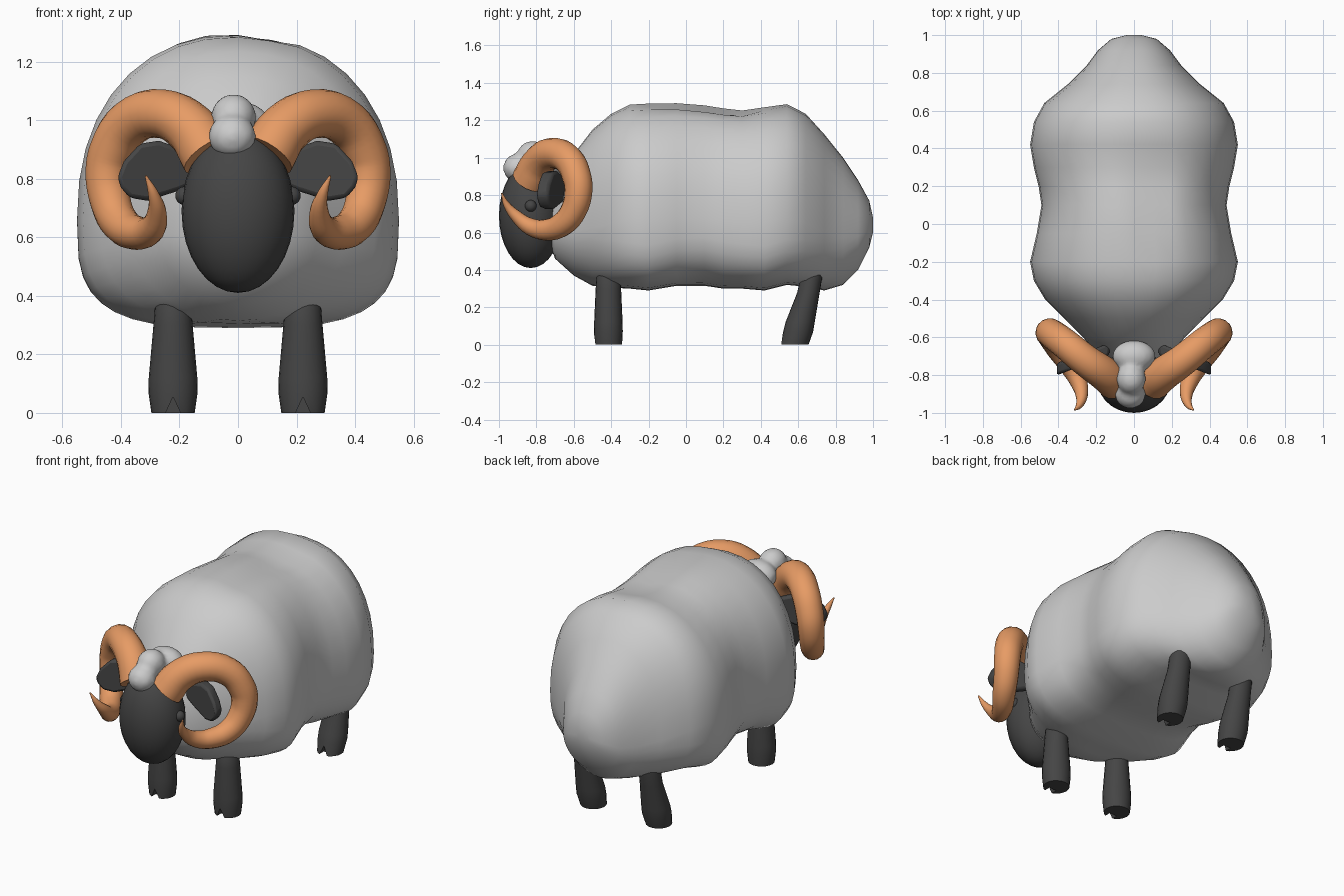
import bpy, bmesh, math
from mathutils import Vector, Matrix

if "Cube" in bpy.data.objects:
    bpy.data.objects.remove(bpy.data.objects["Cube"])


def material(name, rgb):
    m = bpy.data.materials.new(name)
    m.diffuse_color = (*rgb, 1)
    m.use_nodes = True
    m.node_tree.nodes["Principled BSDF"].inputs["Base Color"].default_value = m.diffuse_color
    return m


DARK = material("dark_skin", (0.06, 0.06, 0.06))
HORN = material("horn_orange", (0.8, 0.33, 0.13))


def finish(name, bm, mat=None, angle=60):
    bmesh.ops.recalc_face_normals(bm, faces=bm.faces)
    me = bpy.data.meshes.new(name)
    bm.to_mesh(me)
    bm.free()
    ob = bpy.data.objects.new(name, me)
    bpy.context.collection.objects.link(ob)
    if mat:
        me.materials.append(mat)
    select(ob)
    if angle:
        bpy.ops.object.shade_smooth_by_angle(angle=math.radians(angle))
    return ob


def select(ob):
    bpy.ops.object.select_all(action='DESELECT')
    ob.select_set(True)
    bpy.context.view_layer.objects.active = ob


def loft(rings):
    bm = bmesh.new()
    vs = [[bm.verts.new(p) for p in r] for r in rings]
    n = len(vs[0])
    for a, b in zip(vs, vs[1:]):
        for i in range(n):
            j = (i + 1) % n
            bm.faces.new((a[i], a[j], b[j], b[i]))
    bm.faces.new(vs[0])
    bm.faces.new(vs[-1])
    return bm


def ball(bm, c, r, seg=20):
    mat = Matrix.Translation(c) @ Matrix.Diagonal((*r, 1))
    bmesh.ops.create_uvsphere(bm, u_segments=seg, v_segments=max(6, seg * 3 // 5),
                              radius=1, matrix=mat)


# woolly body: cross-sections along y as (y, half width, top, bottom)
sections = [(-.745, .06, .72, .58), (-.70, .18, .87, .46), (-.6, .27, 1.02, .37),
            (-.5, .37, 1.15, .315), (-.4, .47, 1.235, .305), (-.3, .53, 1.285, .30),
            (-.2, .55, 1.292, .29), (-.05, .515, 1.297, .315), (.1, .49, 1.287, .315),
            (.2, .505, 1.27, .30), (.3, .53, 1.257, .30), (.42, .55, 1.272, .29),
            (.54, .53, 1.287, .32), (.64, .475, 1.235, .31), (.74, .35, 1.125, .29),
            (.84, .25, 1.0, .32), (.92, .19, .88, .40), (.98, .12, .77, .52),
            (1.0, .04, .68, .60)]


def body_ring(y, w, top, bot, n=36):
    zc = bot + .37 * (top - bot)
    pts = []
    for i in range(n):
        a = math.tau * i / n
        c, s = math.cos(a), math.sin(a)
        p = 2.25 if s > 0 else 2 + 1.3 * max(0, (w - .4) / .15)
        x = w * math.copysign(abs(c) ** (2 / p), c)
        h = top - zc if s > 0 else zc - bot
        z = zc + h * math.copysign(abs(s) ** (2 / p), s)
        # soft diagonal groove across the back
        if s > 0:
            z -= .035 * math.exp(-((x - .1) / .08) ** 2 - ((y - .1) / .3) ** 2)
        pts.append((x, y, z))
    return pts


finish("wool_body", loft([body_ring(*s) for s in sections]), angle=80)

# head
bm = bmesh.new()
ball(bm, (0, -.83, .69), (.193, .17, .28), 28)
finish("head", bm, DARK)

# wool tuft between the horns
bm = bmesh.new()
for c, r in [((-.02, -.90, .945), (.082, .078, .077)), ((-.015, -.82, 1.01), (.078, .085, .08)),
             ((0, -.70, .98), (.115, .085, .085))]:
    ball(bm, c, r)
tuft = finish("wool_tuft", bm, None, 0)
m = tuft.modifiers.new("merge", 'REMESH')
m.mode = 'VOXEL'
m.voxel_size = .015
m.use_smooth_shade = True
m = tuft.modifiers.new("soften", 'SMOOTH')
m.iterations = 4

# horn path on the right side: x, y, z, radius
horn_path = [(.10, -.835, .88, .098), (.16, -.79, .97, .09), (.26, -.72, 1.022, .084),
             (.37, -.63, .99, .08), (.43, -.585, .90, .078), (.447, -.575, .82, .075),
             (.435, -.60, .72, .070), (.40, -.66, .645, .065), (.345, -.74, .615, .058),
             (.295, -.83, .63, .047), (.277, -.91, .69, .032), (.29, -.96, .75, .018),
             (.315, -.985, .81, .004)]


def horn(side, s):
    cu = bpy.data.curves.new("horn_" + side, 'CURVE')
    cu.dimensions = '3D'
    cu.bevel_depth = 1
    cu.bevel_resolution = 6
    cu.resolution_u = 4
    cu.use_fill_caps = True
    sp = cu.splines.new('BEZIER')
    sp.bezier_points.add(len(horn_path) - 1)
    for bp, (x, y, z, r) in zip(sp.bezier_points, horn_path):
        bp.co = (s * x, y, z)
        bp.radius = r
        bp.handle_left_type = bp.handle_right_type = 'AUTO'
    cu.materials.append(HORN)
    ob = bpy.data.objects.new("horn_" + side, cu)
    bpy.context.collection.objects.link(ob)
    select(ob)
    bpy.ops.object.convert(target='MESH')
    bpy.ops.object.shade_smooth_by_angle(angle=math.radians(60))


# ear outline in x, z; the plate sweeps forward towards its tip
ear_outline = [(.13, .79), (.20, .76), (.31, .725), (.37, .735), (.40, .77), (.412, .805),
               (.39, .86), (.335, .92), (.27, .93), (.13, .88)]


def ear(side, s):
    def y_at(x):
        return -.66 - .38 * (x - .13)
    rings = [[(s * x, y_at(x) + dy, z) for x, z in ear_outline] for dy in (-.035, .03)]
    ob = finish("ear_" + side, loft(rings), DARK, 40)
    b = ob.modifiers.new("round", 'BEVEL')
    b.width = .015
    b.segments = 2


# leg stations: y, z, radius x, radius y
front_leg = [(-.415, 0, .074, .073), (-.415, .07, .084, .077), (-.415, .12, .083, .076),
             (-.415, .30, .067, .068), (-.415, .36, .062, .064), (-.41, .41, .04, .045)]
hind_leg = [(.58, 0, .074, .075), (.60, .07, .084, .08), (.61, .12, .083, .078),
            (.655, .28, .066, .06), (.67, .36, .064, .058), (.685, .42, .054, .045),
            (.69, .46, .025, .02)]


def leg(name, s, stations, n=20):
    x0 = .222 * s
    rings = [[(x0 + rx * math.cos(math.tau * i / n), y + ry * math.sin(math.tau * i / n), z)
              for i in range(n)] for y, z, rx, ry in stations]
    ob = finish(name, loft(rings), DARK, 50)
    # cloven hoof notch
    yf = stations[0][0] - .12
    wedge = [[(x0 - .03, y, -.01), (x0 + .03, y, -.01), (x0, y, .055)] for y in (yf, yf + .09)]
    cut = finish("hoof_cutter", loft(wedge), None, 0)
    cut.hide_render = True
    m = ob.modifiers.new("notch", 'BOOLEAN')
    m.operation = 'DIFFERENCE'
    m.object = cut
    select(ob)
    bpy.ops.object.modifier_apply(modifier=m.name)
    bpy.data.objects.remove(cut)


# paired parts
for side, s in (("right", 1), ("left", -1)):
    horn(side, s)
    ear(side, s)
    leg("front_leg_" + side, s, front_leg)
    leg("hind_leg_" + side, s, hind_leg)
    bm = bmesh.new()
    ball(bm, (s * .182, -.83, .742), (.033, .032, .032), 12)
    finish("eye_" + side, bm, DARK)
